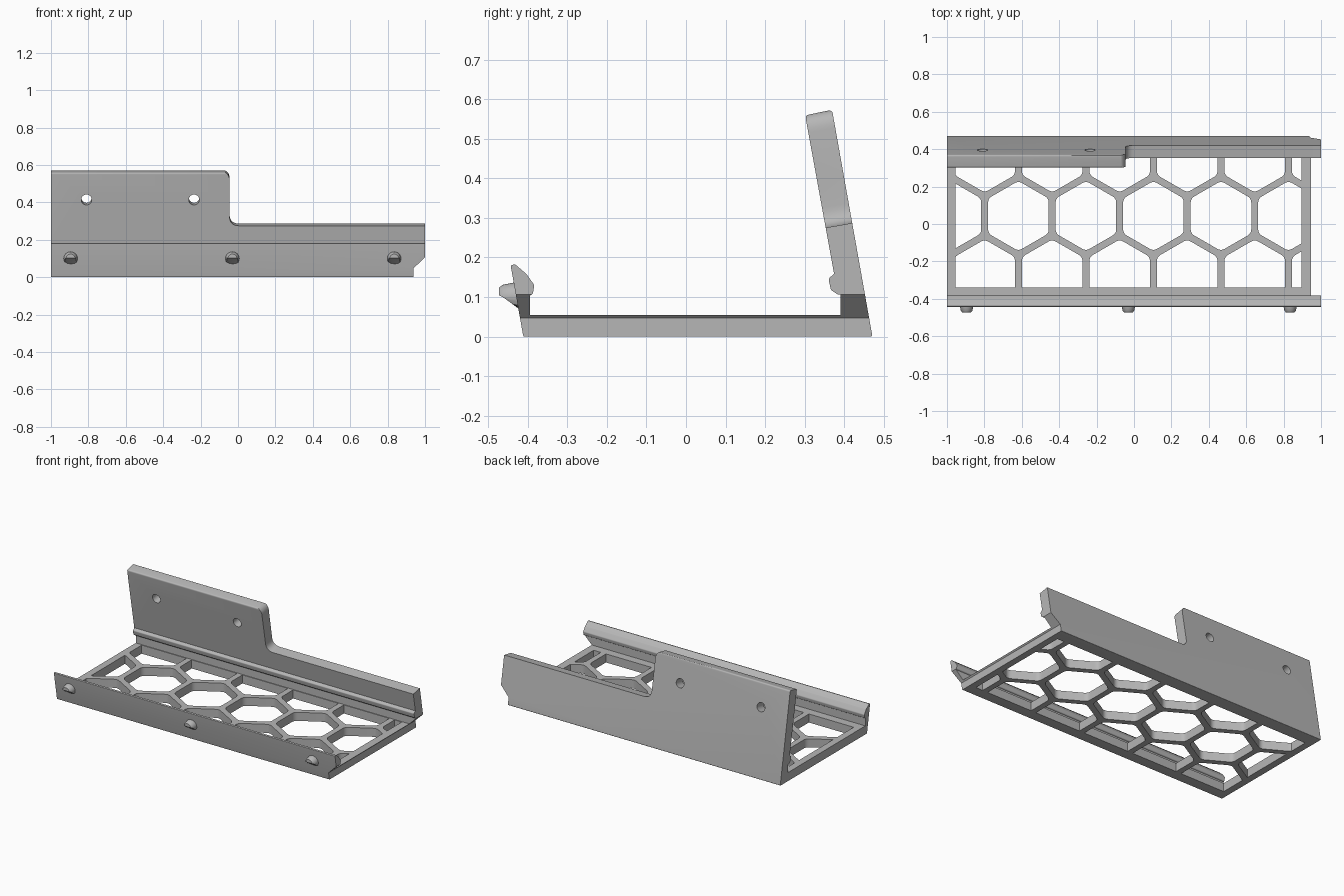
import bpy, bmesh, math
from mathutils import Vector

if "Cube" in bpy.data.objects:
    bpy.data.objects.remove(bpy.data.objects["Cube"])

grey = bpy.data.materials.new("grey plastic")
grey.diffuse_color = (0.47, 0.47, 0.47, 1)
grey.use_nodes = True
grey.node_tree.nodes["Principled BSDF"].inputs["Base Color"].default_value = grey.diffuse_color


def rounded(corners, steps=6):
    """2D outline from (a, b, radius) corners, rounding each corner."""
    out = []
    n = len(corners)
    for i, (a, b, r) in enumerate(corners):
        p = Vector((a, b))
        if r == 0:
            out.append(p)
            continue
        e1 = Vector(corners[i - 1][:2]) - p
        e2 = Vector(corners[(i + 1) % n][:2]) - p
        t = min(r / math.tan(e1.angle(e2) / 2), 0.45 * e1.length, 0.45 * e2.length)
        p1, p2 = p + e1.normalized() * t, p + e2.normalized() * t
        for k in range(steps + 1):
            u = k / steps
            out.append(p1 * (1 - u) ** 2 + p * 2 * u * (1 - u) + p2 * u * u)
    return out


def clip(poly, axis, limit, sign):
    """Keep the part of a 2D outline where sign * coord <= sign * limit."""
    out = []
    for i, q in enumerate(poly):
        p = poly[i - 1]
        dp, dq = sign * (p[axis] - limit), sign * (q[axis] - limit)
        if (dp < 0 < dq) or (dq < 0 < dp):
            out.append(p.lerp(q, dp / (dp - dq)))
        if dq <= 0:
            out.append(q)
    return out


def prism(bm, points, vec):
    """Solid from a planar 3D outline swept along vec."""
    vec = Vector(vec)
    low = [bm.verts.new(p) for p in points]
    high = [bm.verts.new(Vector(p) + vec) for p in points]
    bm.faces.new(low)
    bm.faces.new(high[::-1])
    for i in range(len(low)):
        bm.faces.new((low[i - 1], high[i - 1], high[i], low[i]))


def make(name, bm):
    bmesh.ops.recalc_face_normals(bm, faces=bm.faces)
    mesh = bpy.data.meshes.new(name)
    bm.to_mesh(mesh)
    bm.free()
    mesh.materials.append(grey)
    ob = bpy.data.objects.new(name, mesh)
    bpy.context.collection.objects.link(ob)
    return ob


def smooth(ob):
    bpy.ops.object.select_all(action='DESELECT')
    ob.select_set(True)
    bpy.context.view_layer.objects.active = ob
    bpy.ops.object.shade_smooth_by_angle(angle=math.radians(30))


# Tray: one side profile (y, z, radius) swept along x
profile = rounded([
    (-.411, 0, .005), (.471, 0, .005),                     # underside
    (.369, .573, .01), (.301, .559, .01),                  # leaning back wall
    (.374, .159, 0), (.360, .146, .008), (.366, .118, .012),
    (.384, .106, .006), (.39, .106, 0),                    # clamping bead
    (.39, .055, 0), (-.394, .055, 0),                      # floor
    (-.394, .104, 0), (-.387, .108, .005), (-.383, .13, .01),
    (-.403, .158, .02), (-.432, .183, .006), (-.443, .18, .004)])  # front lip
bm = bmesh.new()
prism(bm, [(-1, p.x, p.y) for p in profile], (2, 0, 0))
tray = make("tray_bracket", bm)

# Cutters, all in one mesh
bm = bmesh.new()

# honeycomb openings in the floor
PITCH, R = .361, .187
for row in (-1, 0, 1):
    cy = .043 + row * PITCH * math.sqrt(3) / 2
    for k in range(-4, 5):
        cx = .104 + (k + .5 * abs(row)) * PITCH
        cell = rounded([(cx + R * math.sin(i * math.pi / 3),
                         cy + R * math.cos(i * math.pi / 3), .04) for i in range(6)])
        for axis, limit, sign in ((0, -.955, -1), (0, .895, 1), (1, -.34, -1), (1, .385, 1)):
            cell = clip(cell, axis, limit, sign) if cell else cell
        if len(cell) > 2:
            prism(bm, [(p.x, p.y, -.05) for p in cell], (0, 0, .13))

# undercut at the right end
prism(bm, [(x, -.7, z) for x, z in
           ((.938, -.1), (.938, .047), (1, .107), (1.1, .204), (1.1, -.1))], (0, 1.4, 0))

# step and screw holes, cut square to the leaning back wall
normal = Vector((0, math.cos(math.radians(10)), math.sin(math.radians(10))))


def cut_wall(outline):
    prism(bm, [Vector((p[0], .437 - .18 * p[1], p[1])) - normal * .15 for p in outline],
          normal * .3)


cut_wall(rounded([(-.15, .63, 0), (-.15, .569, 0), (-.045, .569, .05),
                  (-.045, .281, .05), (1.1, .281, 0), (1.1, .63, 0)], 8))
for hx in (-.81, -.235):
    cut_wall([(hx + .028 * math.cos(i * math.pi / 16),
               .42 + .028 * math.sin(i * math.pi / 16)) for i in range(32)])

cutter = make("opening_cutter", bm)
cutter.hide_render = True
mod = tray.modifiers.new("openings", 'BOOLEAN')
mod.operation = 'DIFFERENCE'
mod.solver = 'EXACT'
mod.object = cutter
bpy.context.view_layer.objects.active = tray
bpy.ops.object.modifier_apply(modifier=mod.name)
bpy.data.objects.remove(cutter)
smooth(tray)

# Hook pegs on the front: tapered, sloped underneath
for i, px in enumerate((-.895, -.03, .835)):
    bm = bmesh.new()
    rings = []
    for y, r, floor in ((-.41, .039, 0), (-.438, .036, .082), (-.463, .031, .1), (-.472, .024, .104)):
        ring = []
        for k in range(24):
            a = k * math.tau / 24
            ring.append(bm.verts.new((px + r * math.cos(a), y, max(.1 + r * math.sin(a), floor))))
        rings.append(ring)
    for a, b in zip(rings, rings[1:]):
        for k in range(24):
            bm.faces.new((a[k - 1], a[k], b[k], b[k - 1]))
    bm.faces.new(rings[0])
    bm.faces.new(rings[-1])
    smooth(make("hook_peg_%d" % (i + 1), bm))
